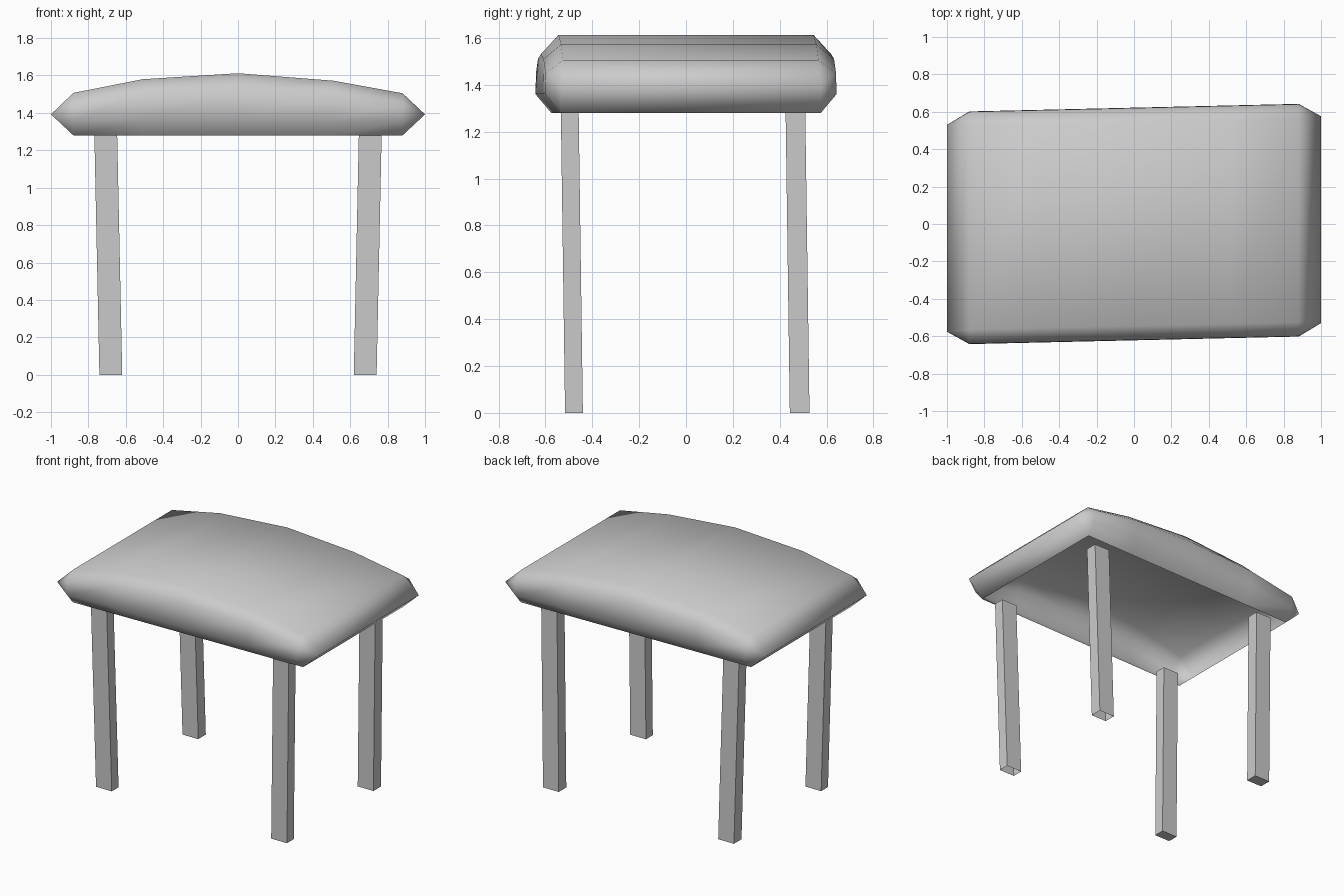
import bpy, bmesh

if "Cube" in bpy.data.objects:
    bpy.data.objects.remove(bpy.data.objects["Cube"])

SHEAR = 0.023  # the seat outline is slightly skewed in y


def make_object(name, bm):
    bmesh.ops.recalc_face_normals(bm, faces=bm.faces)
    mesh = bpy.data.meshes.new(name)
    bm.to_mesh(mesh)
    bm.free()
    ob = bpy.data.objects.new(name, mesh)
    bpy.context.collection.objects.link(ob)
    return ob


# Padded seat: arched cross-sections along x, open underneath
bm = bmesh.new()


def vert(x, y, z):
    return bm.verts.new((x, y + SHEAR * x, z))


# x, top height, upper side height
sections = [(-0.88, 1.507, 1.45), (-0.51, 1.58, 1.51), (0.0, 1.612, 1.53),
            (0.51, 1.572, 1.51), (0.88, 1.505, 1.45)]
rings = []
for x, top, side in sections:
    half = [(0.555, 1.28), (0.622, 1.36), (0.62, side), (0.545, top)]
    ring = [vert(x, -y, z) for y, z in half]
    ring += [vert(x, y, z) for y, z in reversed(half)]
    rings.append(ring)

for a, b in zip(rings, rings[1:]):
    for i in range(7):
        bm.faces.new((a[i], a[i + 1], b[i + 1], b[i]))

# Wedge-shaped ends of the seat
for ring, x in ((rings[0], -1.0), (rings[-1], 1.0)):
    front, back = vert(x, -0.553, 1.392), vert(x, 0.553, 1.392)
    for i in range(3):
        bm.faces.new((front, ring[i], ring[i + 1]))
        bm.faces.new((back, ring[7 - i], ring[6 - i]))
    bm.faces.new((front, ring[3], ring[4], back))
    bm.faces.new((front, back, ring[7], ring[0]))

seat = make_object("seat", bm)
bpy.context.view_layer.objects.active = seat
seat.select_set(True)
bpy.ops.object.shade_smooth()


# Leaning square-cut legs
def leg(name, side, y_foot, depth):
    bm = bmesh.new()
    bmesh.ops.create_cube(bm, size=1)
    for v in bm.verts:
        t = v.co.z + 0.5
        v.co.x = v.co.x * 0.122 + side * (0.68 + 0.027 * t)
        v.co.y = v.co.y * depth + y_foot - 0.018 * t
        v.co.z = 1.285 * t
    if side > 0:  # right-hand feet are open underneath
        foot = min(bm.faces, key=lambda f: f.calc_center_median().z)
        bmesh.ops.delete(bm, geom=[foot], context='FACES_ONLY')
    make_object(name, bm)


for side, label in ((-1, "left"), (1, "right")):
    leg("front_" + label + "_leg", side, -0.478, 0.076)
    leg("back_" + label + "_leg", side, 0.485, 0.084)
